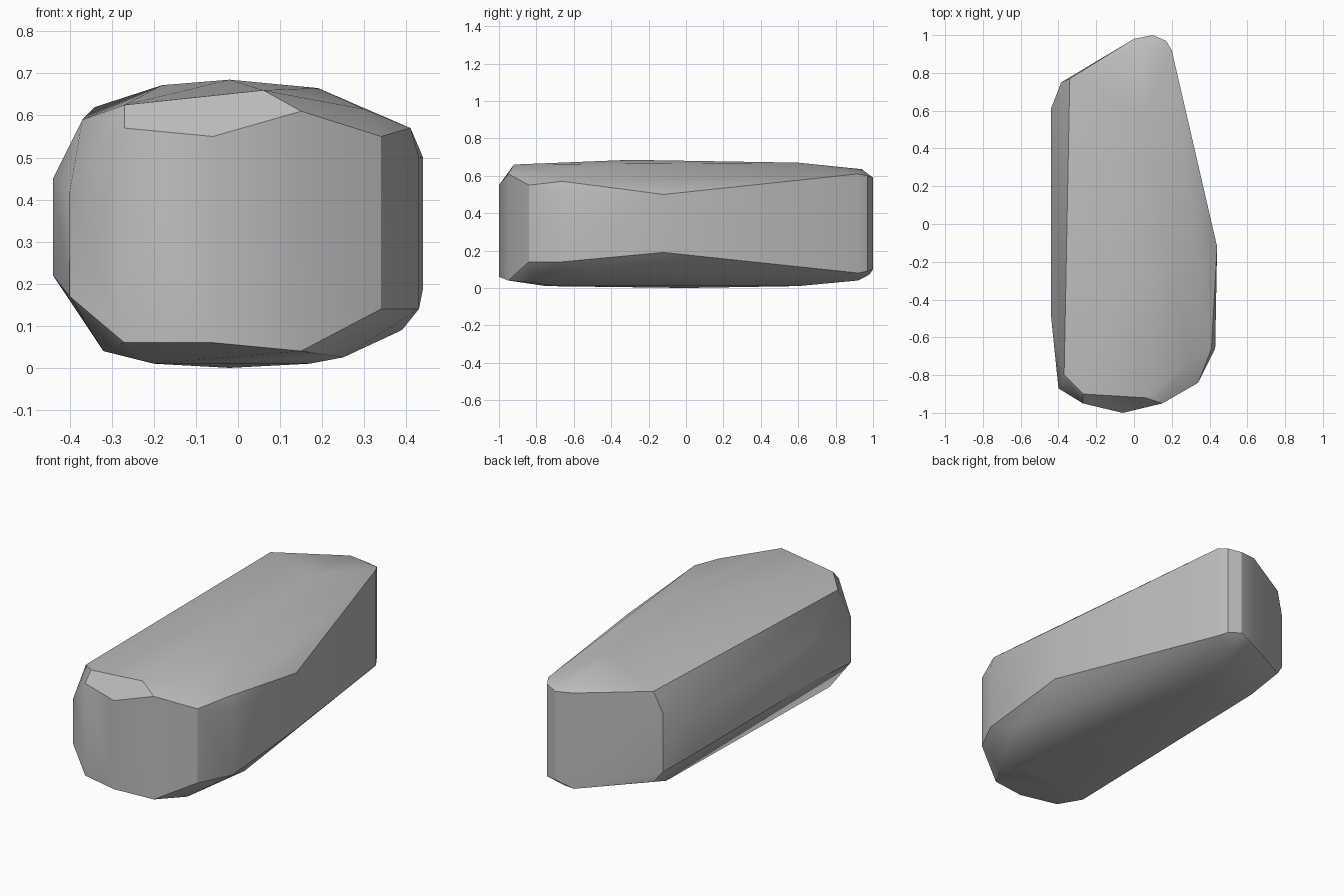
import bpy
import bmesh
import math

# Remove the default cube only
default_cube = bpy.data.objects.get("Cube")
if default_cube:
    bpy.data.objects.remove(default_cube, do_unlink=True)

# Plain stone colour
stone_grey = bpy.data.materials.new("stone grey")
stone_grey.use_nodes = True
grey = (0.5, 0.5, 0.5, 1.0)
stone_grey.diffuse_color = grey
shader = next(n for n in stone_grey.node_tree.nodes if n.type == "BSDF_PRINCIPLED")
shader.inputs["Base Color"].default_value = grey
shader.inputs["Roughness"].default_value = 0.8

# Upright side walls of the rock: x, y, lower z, upper z
walls = [
    (-.44, .61, .22, .45), (-.385, .75, .18, .5), (-.34, .77, .12, .62),
    (0, .98, .07, .6), (.1, 1, .1, .59), (.17, .97, .09, .6),
    (.2, .92, .08, .61), (.44, -.12, .19, .5), (.43, -.66, .14, .5),
    (.34, -.84, .14, .55), (.15, -.95, .04, .61), (-.06, -1, .06, .55),
    (-.27, -.95, .06, .57), (-.4, -.87, .17, .42), (-.44, -.48, .22, .45),
]

# Gently domed crown
crown = [
    (-.27, -.9, .625), (.06, -.92, .66), (-.37, -.8, .59), (.41, -.66, .57),
    (.3, -.72, .615), (-.02, -.3, .685), (.19, -.2, .665), (-.18, 0, .672),
    (-.35, .6, .615), (.05, .6, .67), (.03, .94, .635),
]

# Shallow rounded underside
underside = [
    (-.32, -.8, .04), (-.2, -.75, .01), (.17, -.7, .01), (.25, -.8, .025),
    (.39, -.5, .09), (-.02, 0, 0), (-.2, .5, .01), (.1, .6, .01),
    (.1, .92, .04), (-.3, .6, .05),
]


def wrap_in_hull(name, points, material):
    """Wrap the points in a chipped convex skin and link it as an object."""
    bm = bmesh.new()
    for point in points:
        bm.verts.new(point)
    hull = bmesh.ops.convex_hull(bm, input=bm.verts[:])
    spare = set(hull["geom_interior"]) | set(hull["geom_unused"])
    loose = [item for item in spare if isinstance(item, bmesh.types.BMVert)]
    bmesh.ops.delete(bm, geom=loose, context="VERTS")
    # Merge almost coplanar triangles into broad facets
    bmesh.ops.dissolve_limit(bm, angle_limit=math.radians(2),
                             verts=bm.verts[:], edges=bm.edges[:])
    bmesh.ops.recalc_face_normals(bm, faces=bm.faces[:])
    mesh = bpy.data.meshes.new(name)
    bm.to_mesh(mesh)
    bm.free()
    mesh.materials.append(material)
    obj = bpy.data.objects.new(name, mesh)
    bpy.context.collection.objects.link(obj)
    return obj


# Rock body
points = [(x, y, z) for x, y, low, high in walls for z in (low, high)]
rock = wrap_in_hull("rock", points + crown + underside, stone_grey)

# Soft shading with crisp chipped edges
bpy.ops.object.select_all(action="DESELECT")
rock.select_set(True)
bpy.context.view_layer.objects.active = rock
bpy.ops.object.shade_smooth_by_angle(angle=math.radians(32))
